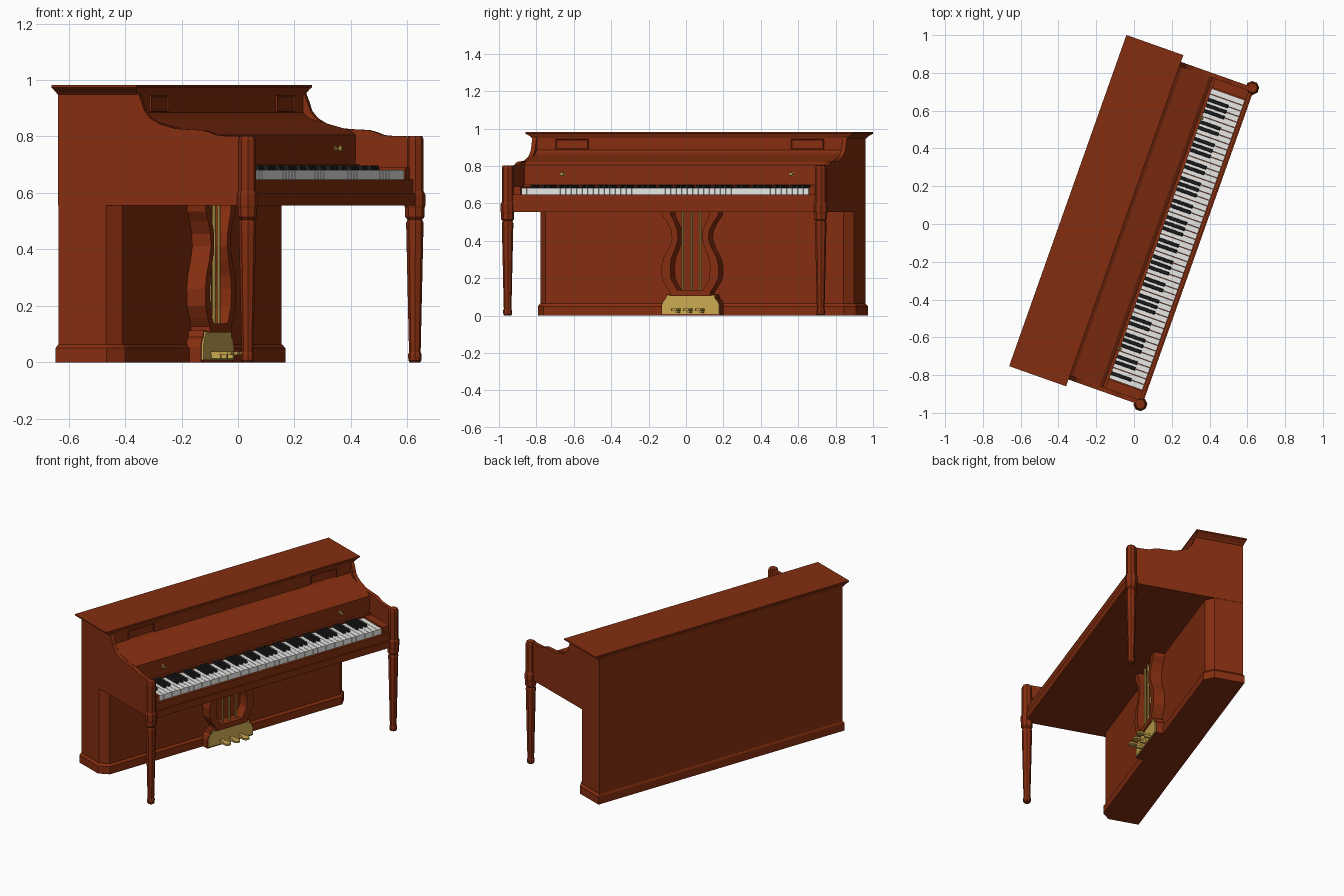
import bpy, bmesh, math
from mathutils import Matrix, Vector

if "Cube" in bpy.data.objects:
    bpy.data.objects.remove(bpy.data.objects["Cube"])

# Built in a local frame (+X toward the player, Y along the keyboard), then turned
TURN = Matrix.Rotation(math.radians(-19.5), 4, 'Z')


def material(name, rgb):
    m = bpy.data.materials.new(name)
    m.diffuse_color = (*rgb, 1)
    m.use_nodes = True
    m.node_tree.nodes["Principled BSDF"].inputs["Base Color"].default_value = m.diffuse_color
    return m


WOOD = material("red_brown_wood", (0.235, 0.027, 0.005))
WHITE = material("ivory_white", (0.80, 0.80, 0.78))
BLACK = material("key_black", (0.012, 0.012, 0.012))
GOLD = material("brass", (0.60, 0.40, 0.085))


def finish(name, bm, mat):
    bmesh.ops.recalc_face_normals(bm, faces=bm.faces)
    bm.transform(TURN)
    me = bpy.data.meshes.new(name)
    bm.to_mesh(me)
    bm.free()
    me.materials.append(mat)
    ob = bpy.data.objects.new(name, me)
    bpy.context.collection.objects.link(ob)
    return ob


def loft(bm, rings):
    """Closed solid through rings of 3D points."""
    vs = [[bm.verts.new(p) for p in r] for r in rings]
    n = len(vs[0])
    for a, b in zip(vs, vs[1:]):
        for i in range(n):
            j = (i + 1) % n
            bm.faces.new((a[i], a[j], b[j], b[i]))
    bm.faces.new(vs[0][::-1])
    bm.faces.new(vs[-1])


def prism(name, pts, lo, hi, axis, mat):
    """Extrude a 2D profile along one axis."""
    put = {'X': lambda p, t: (t, p[0], p[1]),
           'Y': lambda p, t: (p[0], t, p[1]),
           'Z': lambda p, t: (p[0], p[1], t)}[axis]
    bm = bmesh.new()
    loft(bm, [[put(p, t) for p in pts] for t in (lo, hi)])
    return finish(name, bm, mat)


def add_box(bm, x0, x1, y0, y1, z0, z1):
    loft(bm, [[(x0, y0, z), (x1, y0, z), (x1, y1, z), (x0, y1, z)] for z in (z0, z1)])


def box(name, dims, mat):
    bm = bmesh.new()
    add_box(bm, *dims)
    return finish(name, bm, mat)


def lathe(name, x, y, prof, n, mat):
    bm = bmesh.new()
    loft(bm, [[(x + r * math.cos(math.tau * (i + .5) / n),
                y + r * math.sin(math.tau * (i + .5) / n), z) for i in range(n)]
              for z, r in prof])
    return finish(name, bm, mat)


# Lower case with chamfered front corners, and its plinth
def plan(o):
    return [(-.36 - o / 2, -.89 - o), (-.18 + o / 2, -.89 - o), (-.135 + o, -.845 - o / 2),
            (-.135 + o, .845 + o / 2), (-.18 + o / 2, .89 + o), (-.36 - o / 2, .89 + o)]


prism("lower_case", plan(0), .03, .56, 'Z', WOOD)
bm = bmesh.new()
loft(bm, [[(x, y, z) for x, y in plan(o)] for z, o in ((0, .012), (.05, .012), (.064, 0.001))])
finish("plinth", bm, WOOD)

# Upper case, sloping fall board and key bed as one profile
prism("upper_case", [(-.36, .555), (-.36, .955), (-.063, .955), (-.063, .885), (-.05, .872),
                     (-.035, .862), (.115, .822), (.135, .806), (.135, .70), (.148, .685),
                     (.148, .64), (.345, .64), (.345, .555)], -.87, .87, 'Y', WOOD)
box("fall_board_ledge", (.13, .15, -.87, .87, .69, .70), WOOD)

# Key slip in two steps
box("key_slip", (.337, .354, -.87, .87, .56, .648), WOOD)
box("key_slip_rail", (.337, .361, -.87, .87, .555, .60), WOOD)

# Side panels with scrolled tops
cheek = [(-.36, .555), (-.36, .955), (-.06, .955), (-.048, .925), (-.036, .89), (-.015, .865),
         (.02, .845), (.075, .829), (.13, .825), (.18, .823), (.21, .815), (.235, .805),
         (.27, .802), (.35, .80), (.35, .555)]
leg = [(0, .018), (.006, .023), (.028, .024), (.036, .020), (.05, .021), (.495, .031),
       (.505, .026), (.515, .034), (.545, .034), (.555, .037), (.595, .037), (.607, .031),
       (.79, .031), (.802, .026)]
for side, s in (("left", -1), ("right", 1)):
    prism(side + "_side_panel", cheek, s * .868, s * .892, 'Y', WOOD)
    lathe(side + "_front_leg", .35, s * .888, leg, 8, WOOD)
    ys = sorted((s * .819, s * .87))
    box(side + "_key_block", (.14, .34, *ys, .63, .69), WOOD)

    # Framed rectangle on the upper panel
    ys = sorted((s * .575, s * .76))
    bm = bmesh.new()
    add_box(bm, -.065, -.055, *ys, .888, .945)
    bm.normal_update()
    front = max(bm.faces, key=lambda f: f.calc_center_median().x)
    bmesh.ops.inset_region(bm, faces=[front], thickness=.008, depth=0)
    bmesh.ops.translate(bm, verts=front.verts, vec=(-.006, 0, 0))
    finish(side + "_panel_frame", bm, WOOD)

    # Fall board knob, turned around the X axis
    bm = bmesh.new()
    loft(bm, [[(x, s * .65 + r * math.cos(math.tau * i / 10), .757 + r * math.sin(math.tau * i / 10))
               for i in range(10)]
              for x, r in ((.13, .011), (.138, .011), (.14, .005), (.149, .005), (.153, .011), (.160, .009))])
    finish(side + "_knob", bm, GOLD)

# Lid with moulded underside
bm = bmesh.new()
loft(bm, [[(-.36 - o * .3, -.89 - o, z), (-.065 + f, -.89 - o, z),
           (-.065 + f, .89 + o, z), (-.36 - o * .3, .89 + o, z)]
          for z, o, f in ((.948, .004, .001), (.956, .012, .004), (.970, .033, .010),
                          (.973, .04, .013), (.982, .04, .013))])
finish("lid", bm, WOOD)

# Keyboard: 52 white keys from A, with black keys between
W = 1.63 / 52
white, black = bmesh.new(), bmesh.new()
for i in range(52):
    y = -.815 + i * W
    add_box(white, .14, .335, y + .001, y + W - .001, .641, .682)
    if i < 51 and i % 7 in (0, 2, 3, 5, 6):
        c, h = y + W, .0095
        loft(black, [[(.14, c - a, z), (x, c - a, z), (x, c + a, z), (.14, c + a, z)]
                     for z, a, x in ((.675, h, .265), (.698, h - .002, .258))])
finish("white_keys", white, WHITE)
finish("black_keys", black, BLACK)

# Lyre arms: half width and thickness by height
arm = [(.56, .162, .05), (.535, .158, .05), (.50, .132, .042), (.455, .108, .036), (.41, .103, .034),
       (.36, .122, .038), (.31, .150, .045), (.26, .163, .05), (.20, .160, .05), (.155, .135, .05),
       (.12, .11, .05)]
for side, s in (("left", -1), ("right", 1)):
    bm = bmesh.new()
    loft(bm, [[(-.14, s * w, z), (-.065, s * w, z), (-.065, s * (w - t), z), (-.14, s * (w - t), z)]
              for z, w, t in arm])
    finish(side + "_lyre_arm", bm, WOOD)
box("lyre_crossbar", (-.14, -.065, -.115, .115, .105, .138), WOOD)
for k, name in enumerate(("left", "middle", "right")):
    lathe(name + "_pedal_rod", -.09, (k - 1) * .05, ((.13, .007), (.556, .007)), 8, GOLD)

# Pedal box and brass plate
shape = [(-.168, 0), (.168, 0), (.168, .055), (.158, .08), (.145, .09), (.14, .112),
         (-.14, .112), (-.145, .09), (-.158, .08), (-.168, .055)]
prism("pedal_box", shape, -.14, -.08, 'X', WOOD)
prism("pedal_plate", [(y * .96, .008 + z * .9) for y, z in shape], -.08, -.073, 'X', GOLD)

# Pedals, widening toward a rounded toe
toe = [(-.075, .010), (-.045, .011), (-.025, .019), (-.008, .021), (.003, .014), (.006, .005)]
outline = [(x, -w) for x, w in toe] + [(x, w) for x, w in reversed(toe)]
for k, name in enumerate(("left", "middle", "right")):
    y = (k - 1) * .068
    prism(name + "_pedal", [(px, py + y) for px, py in outline], .026, .038, 'Z', GOLD)
    box(name + "_pedal_stem", (-.075, -.04, y - .007, y + .007, .014, .028), GOLD)
